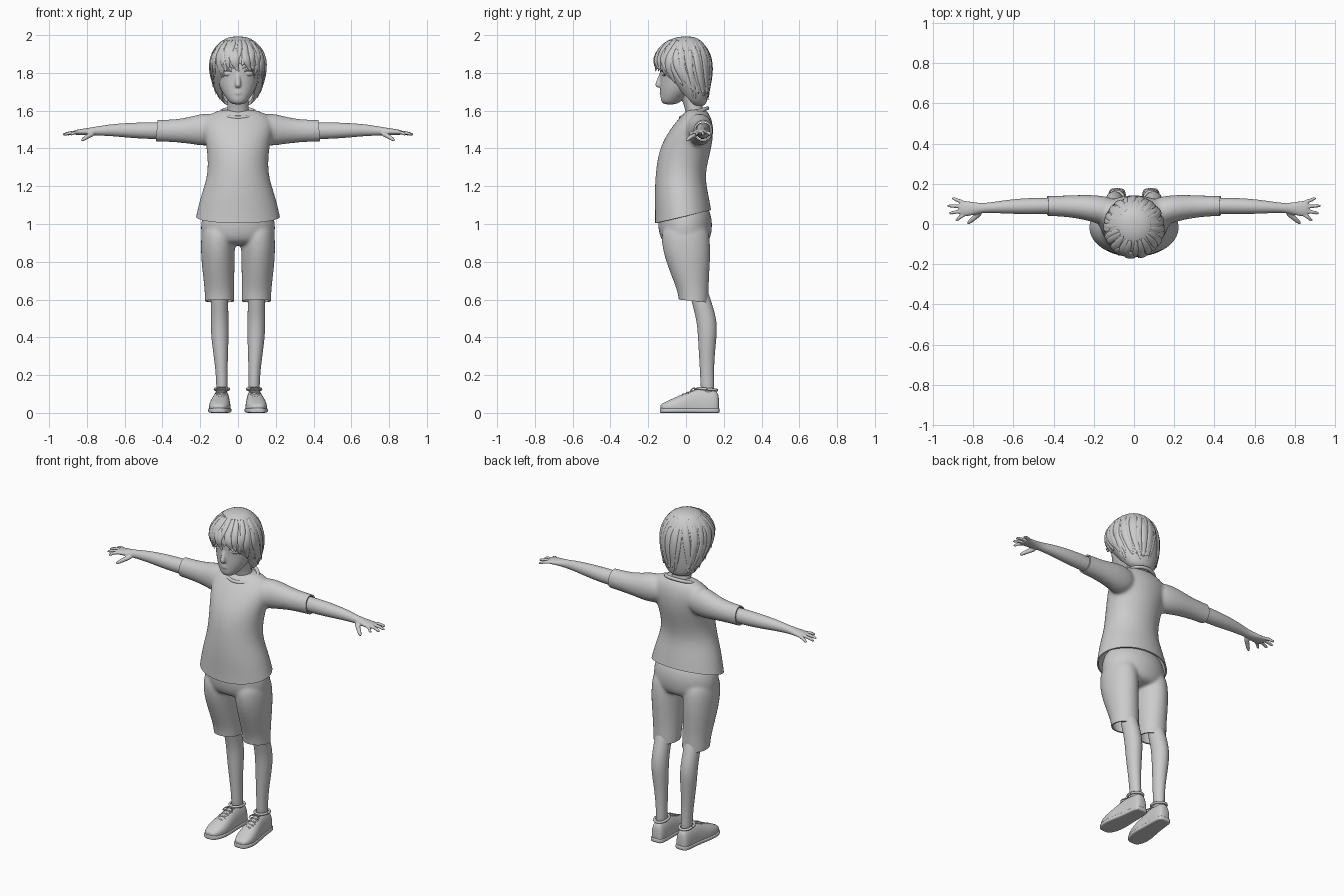
import bpy, bmesh, math, random
from mathutils import Vector as V

random.seed(4)


def skin(bm, loops):
    # bridge consecutive rings of points and cap both ends
    rings = [[bm.verts.new(p) for p in lp] for lp in loops]
    n = len(rings[0])
    for a, b in zip(rings, rings[1:]):
        for i in range(n):
            j = (i + 1) % n
            bm.faces.new((a[i], a[j], b[j], b[i]))
    bm.faces.new(rings[0][::-1])
    bm.faces.new(rings[-1])


def tube(bm, axis, rings, n=20, e=1.0, floor=-9):
    # ring = (position on axis, two centre coordinates, two radii)
    loops = []
    for pos, a, b, ra, rb in rings:
        lp = []
        for i in range(n):
            t = math.tau * (i + 0.5) / n
            c, s = math.cos(t), math.sin(t)
            u = a + ra * math.copysign(abs(c) ** e, c)
            v = max(floor, b + rb * math.copysign(abs(s) ** e, s))
            lp.append({'x': (pos, u, v), 'y': (u, pos, v), 'z': (u, v, pos)}[axis])
        loops.append(lp)
    skin(bm, loops)


def sweep(bm, pts, radii, n=8, flat=1.0, ref=None):
    # tapered strand along a path; flattened towards the point ref
    pts = [V(p) for p in pts]
    loops = []
    for k, p in enumerate(pts):
        t = (pts[min(k + 1, len(pts) - 1)] - pts[max(k - 1, 0)]).normalized()
        up = (p - V(ref)) if ref else V((0, 0.05, 1))
        side = t.cross(up).normalized()
        up = side.cross(t)
        loops.append([p + radii[k] * (side * math.cos(math.tau * i / n) +
                      up * flat * math.sin(math.tau * i / n)) for i in range(n)])
    skin(bm, loops)


def bake(ob):
    ev = ob.evaluated_get(bpy.context.evaluated_depsgraph_get())
    me = bpy.data.meshes.new_from_object(ev)
    ob.modifiers.clear()
    ob.data = me


def finish(name, bm, levels=2, voxel=0, smooth=4, cuts=(), thick=0, mirror=False):
    bmesh.ops.recalc_face_normals(bm, faces=bm.faces)
    me = bpy.data.meshes.new(name)
    bm.to_mesh(me)
    bm.free()
    ob = bpy.data.objects.new(name, me)
    bpy.context.collection.objects.link(ob)
    ob.modifiers.new("Subdivide", 'SUBSURF').levels = levels
    if voxel:
        r = ob.modifiers.new("Fuse", 'REMESH')
        r.mode, r.voxel_size = 'VOXEL', voxel
        s = ob.modifiers.new("Blend", 'SMOOTH')
        s.factor, s.iterations = 0.5, smooth
    bake(ob)
    for co, no in cuts:
        b = bmesh.new()
        b.from_mesh(ob.data)
        bmesh.ops.bisect_plane(b, geom=b.verts[:] + b.edges[:] + b.faces[:],
                               plane_co=co, plane_no=no, clear_outer=True)
        b.to_mesh(ob.data)
        b.free()
    if thick:
        m = ob.modifiers.new("Thickness", 'SOLIDIFY')
        m.thickness, m.offset = thick, -1
        bake(ob)
    bpy.ops.object.select_all(action='DESELECT')
    ob.select_set(True)
    bpy.context.view_layer.objects.active = ob
    bpy.ops.object.shade_smooth_by_angle(angle=math.radians(50))
    if mirror:
        ob.modifiers.new("Mirror", 'MIRROR')
    return ob


# T-shirt: body and sleeves fused, then cut at hem and cuffs
bm = bmesh.new()
tube(bm, 'z', [(0.92, 0, -.01, .24, .155), (1.0, 0, -.01, .232, .155), (1.05, 0, -.013, .222, .151),
               (1.15, 0, -.023, .198, .144), (1.25, 0, -.032, .162, .131), (1.35, 0, -.015, .16, .137),
               (1.43, 0, .007, .172, .134), (1.5, 0, .03, .187, .115), (1.55, 0, .046, .184, .092),
               (1.59, 0, .056, .14, .064), (1.608, 0, .055, .08, .045)], n=28)
for s in (1, -1):
    tube(bm, 'x', [(s * x, *r) for x, *r in [
        (.08, .06, 1.5, .07, .07), (.17, .07, 1.5, .073, .092), (.24, .083, 1.497, .064, .075),
        (.32, .088, 1.493, .055, .062), (.42, .09, 1.494, .05, .058), (.5, .09, 1.494, .05, .058)]])
finish("t_shirt", bm, voxel=.01, smooth=8, thick=.008,
       cuts=[((0, -.16, 1.005), (0, .07, -.3)), ((.43, 0, 1.5), (1, 0, .08)), ((-.43, 0, 1.5), (-1, 0, .08))])

# Neckline band
bm = bmesh.new()
ang = [math.tau * i / 32 for i in range(33)]
sweep(bm, [(.094 * math.cos(a), .043 + .07 * math.sin(a), 1.588 + .025 * math.sin(a)) for a in ang],
      [.011] * 33)
finish("neckline_band", bm, levels=1)

# Shorts: seat and two legs fused, then cut at the knees
bm = bmesh.new()
tube(bm, 'z', [(1.13, 0, -.01, .15, .11), (1.04, 0, -.006, .193, .145), (.97, 0, -.004, .2, .143),
               (.92, 0, -.003, .19, .132), (.885, 0, 0, .15, .1)], n=28)
for s in (1, -1):
    tube(bm, 'z', [(z, s * x, *r) for z, x, *r in [
        (1.02, .1, -.005, .09, .12), (.9, .107, -.002, .092, .133), (.8, .106, .011, .089, .118),
        (.7, .101, .027, .082, .095), (.62, .097, .042, .078, .079), (.5, .097, .045, .078, .079)]])
finish("shorts", bm, voxel=.009, smooth=6, thick=.008, cuts=[((0, .04, .592), (0, -.1, -1))])

# Arm with palm, thumb and four fingers
bm = bmesh.new()
tube(bm, 'x', [(.36, .09, 1.493, .04, .045), (.45, .09, 1.494, .041, .045), (.52, .089, 1.495, .041, .043),
               (.6, .087, 1.496, .037, .038), (.67, .084, 1.497, .031, .032), (.74, .08, 1.493, .024, .025),
               (.78, .078, 1.49, .028, .021), (.82, .076, 1.488, .037, .017), (.855, .077, 1.485, .04, .014),
               (.872, .077, 1.484, .032, .01)])
for base, tip, tx in [(.047, .02, .89), (.067, .054, .922), (.088, .09, .93), (.107, .127, .908)]:
    mid = (base + tip) / 2
    sweep(bm, [(.84, base, 1.486), ((.85 + tx) / 2, mid, 1.484), (tx - .012, tip, 1.476), (tx, tip, 1.471)],
          [.011, .010, .009, .006])
sweep(bm, [(.76, .06, 1.482), (.79, .035, 1.467), (.815, .013, 1.451), (.83, .001, 1.441)],
      [.016, .014, .012, .007])
finish("arm", bm, voxel=.0045, smooth=3, mirror=True)

# Lower leg
bm = bmesh.new()
tube(bm, 'z', [(.68, .098, .06, .042, .045), (.6, .098, .078, .047, .053), (.52, .098, .103, .047, .054),
               (.45, .097, .113, .048, .053), (.38, .095, .112, .045, .048), (.28, .09, .11, .036, .04),
               (.18, .085, .112, .03, .036), (.08, .084, .116, .032, .038)])
finish("lower_leg", bm, mirror=True)

# Shoe: (y, centre x, half width, top height)
SHOE = [(-.136, .103, .02, .035), (-.125, .102, .038, .05), (-.09, .1, .054, .068), (-.04, .096, .058, .09),
        (.01, .092, .052, .112), (.06, .088, .046, .131), (.12, .085, .043, .126), (.16, .084, .039, .122),
        (.176, .084, .025, .09)]
bm = bmesh.new()
tube(bm, 'y', [(y, x, .03, w, max(t - .03, .012)) for y, x, w, t in SHOE], e=.85, floor=.012)
finish("shoe_upper", bm, mirror=True)
bm = bmesh.new()
tube(bm, 'y', [(y * 1.02, x, .013, w * 1.06 + .002, .0135) for y, x, w, t in SHOE], n=16, e=.45)
finish("shoe_sole", bm, mirror=True)
bm = bmesh.new()
sweep(bm, [(.085 + .037 * math.cos(a), .113 + .05 * math.sin(a), .126 - .005 * math.sin(a)) for a in ang],
      [.008] * 33)
finish("shoe_collar", bm, levels=1, mirror=True)
bm = bmesh.new()
for k in range(5):
    y = -.045 + k * .022
    x, z = .096 - k * .0018, .088 + k * .0098
    for d in (-1, 1):
        sweep(bm, [(x - .03 * d, y, z - .010), (x, y + .008, z + .005), (x + .03 * d, y + .016, z - .004)],
              [.0045] * 3, n=6)
for d in (-1, 1):
    sweep(bm, [(.088, .05, .132), (.088 + .025 * d, .035, .132), (.088 + .035 * d, .02, .112),
               (.088 + .02 * d, .03, .122)], [.004] * 4, n=6)
finish("shoe_laces", bm, levels=1, mirror=True)

# Head, neck, nose and lips fused
bm = bmesh.new()
tube(bm, 'z', [(1.632, 0, -.085, .03, .034), (1.65, 0, -.08, .05, .054), (1.69, 0, -.055, .08, .081),
               (1.73, 0, -.03, .1, .108), (1.78, 0, -.015, .113, .122), (1.84, 0, -.01, .124, .132),
               (1.9, 0, -.01, .115, .12), (1.95, 0, -.01, .075, .08)], n=28)
tube(bm, 'z', [(1.54, 0, .055, .062, .05), (1.59, 0, .047, .058, .048), (1.64, 0, .035, .055, .05),
               (1.7, 0, .02, .06, .06), (1.75, 0, .01, .06, .06)])
sweep(bm, [(0, -.124, 1.815), (0, -.14, 1.765), (0, -.15, 1.738), (0, -.143, 1.722)],
      [.01, .013, .018, .014], ref=(0, 0, 1.75))
for z, r in ((1.702, .006), (1.692, .007)):
    sweep(bm, [(-.03, -.121, z), (-.013, -.133, z), (0, -.135, z), (.013, -.133, z), (.03, -.121, z)],
          [.003, r, r, r, .003])
finish("head", bm, voxel=.0055, smooth=3)

# Eyes, upper lids and brows
bm = bmesh.new()
bmesh.ops.create_uvsphere(bm, u_segments=20, v_segments=12, radius=1)
for v in bm.verts:
    v.co = V((.052 + .031 * v.co.x, -.108 + .021 * v.co.y + .008 * v.co.x, 1.797 + .018 * v.co.z))
finish("eye", bm, levels=1, mirror=True)
bm = bmesh.new()
sweep(bm, [(.022, -.131, 1.8), (.04, -.131, 1.814), (.06, -.125, 1.816), (.086, -.1, 1.803)],
      [.003, .005, .005, .002])
finish("eyelid", bm, levels=1, mirror=True)
bm = bmesh.new()
sweep(bm, [(.018, -.135, 1.823), (.055, -.127, 1.836), (.095, -.098, 1.832)], [.004, .006, .002], flat=.7)
finish("eyebrow", bm, levels=1, mirror=True)

# Hair cap, cut open around the face
HAIR = [(1.62, 0, .06, .06, .04), (1.66, 0, .048, .098, .068), (1.72, 0, .03, .128, .096),
        (1.8, 0, -.008, .147, .143), (1.86, 0, -.018, .15, .153), (1.92, 0, -.015, .134, .136),
        (1.97, 0, -.008, .092, .094), (1.994, 0, 0, .04, .04)]
bm = bmesh.new()
tube(bm, 'z', HAIR, n=28)
finish("hair_cap", bm, thick=.012, cuts=[((0, -.165, 1.85), (0, -1, -.95))])


def hair_point(a, z, k=1.0):
    for p, q in zip(HAIR, HAIR[1:]):
        if z <= q[0]:
            break
    f = min(1, max(0, (z - p[0]) / (q[0] - p[0])))
    _, _, cy, rx, ry = [u + (w - u) * f for u, w in zip(p, q)]
    return (k * rx * math.cos(a), cy + k * ry * math.sin(a), z)


# Hair locks running from the crown to ragged tips
bm = bmesh.new()
for i in range(46):
    a = math.tau * i / 46 + random.uniform(-.06, .06)
    front = max(0, -math.sin(a))
    end = 1.668 + .158 * front ** .9 + random.uniform(-.018, .022)
    drift = random.uniform(-.35, .35)
    top = 1.978 if i % 2 else 1.93
    pts = []
    for t in (0, .2, .4, .6, .8, .92, 1):
        z = top + (end - top) * t ** 1.2
        k = .975 + .03 * math.sin(math.pi * t) + (random.uniform(.02, .13) if t == 1 else 0)
        pts.append(hair_point(a + drift * t * t, z, k))
    w = random.uniform(.016, .024)
    sweep(bm, pts, [.008, w * .9, w, w, w * .75, w * .4, .002], n=6, flat=.38, ref=(0, -.01, 1.8))
finish("hair_locks", bm, levels=1)
